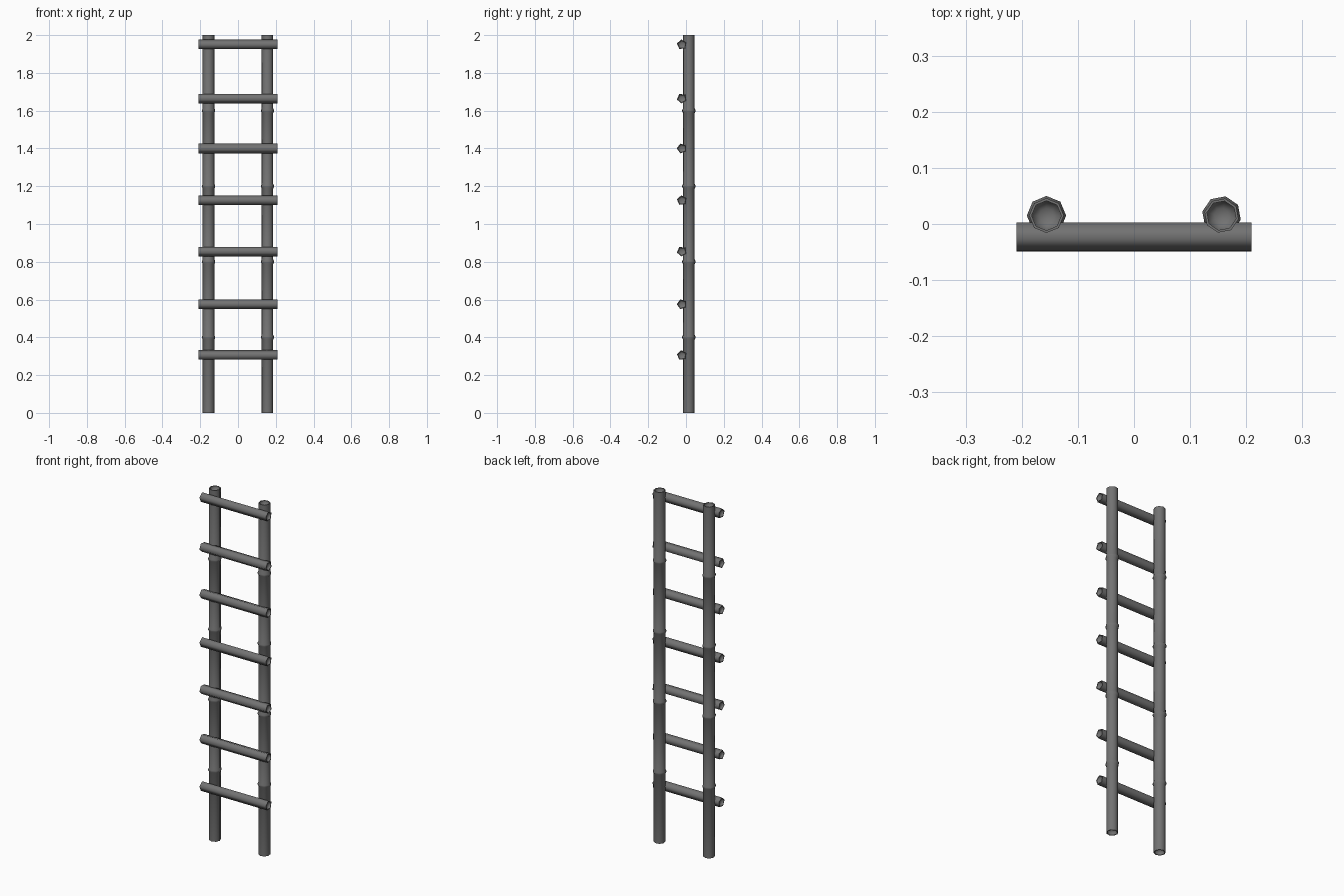
import bpy, math
from mathutils import Matrix

default = bpy.data.objects.get("Cube")
if default:
    bpy.data.objects.remove(default)

grey = bpy.data.materials.new("dark grey")
grey.use_nodes = True
colour = (0.17, 0.17, 0.17, 1)
grey.diffuse_color = colour
grey.node_tree.nodes["Principled BSDF"].inputs["Base Color"].default_value = colour


def lathe(name, profile, sides, turn, matrix):
    """Spin (radius, height) points round the z axis; both ends are closed."""
    verts = []
    for r, h in profile:
        for i in range(sides):
            a = turn + math.tau * i / sides
            verts.append((r * math.cos(a), r * math.sin(a), h))
    faces = []
    for k in range(len(profile) - 1):
        for i in range(sides):
            j = (i + 1) % sides
            faces.append((k * sides + i, k * sides + j,
                          (k + 1) * sides + j, (k + 1) * sides + i))
    last = (len(profile) - 1) * sides
    faces.append(tuple(reversed(range(sides))))
    faces.append(tuple(range(last, last + sides)))
    mesh = bpy.data.meshes.new(name)
    mesh.from_pydata(verts, [], faces)
    mesh.transform(matrix)
    mesh.materials.append(grey)
    obj = bpy.data.objects.new(name, mesh)
    bpy.context.collection.objects.link(obj)
    bpy.ops.object.select_all(action="DESELECT")
    obj.select_set(True)
    bpy.context.view_layer.objects.active = obj
    bpy.ops.object.shade_smooth_by_angle(angle=math.radians(75))
    return obj


def hollow_ends(middle, r, low, high, depth):
    """Wrap an outer profile with a recessed cup at each end."""
    inner = r * 0.85
    start = [(inner * 0.5, low + depth), (inner, low + depth * 0.6), (inner, low), (r, low)]
    end = [(r, high), (inner, high), (inner, high - depth * 0.6), (inner * 0.5, high - depth)]
    return start + middle + end


# Upright poles with a raised joint at each quarter
POLE_R, JOINT_R = 0.031, 0.035
joints = []
for z in (0.4, 0.8, 1.2, 1.6):
    joints += [(POLE_R, z - 0.012), (JOINT_R, z - 0.004),
               (JOINT_R, z + 0.004), (POLE_R, z + 0.012)]
pole = hollow_ends(joints, POLE_R, 0, 2, 0.025)
for name, x, turn in (("left_pole", 0.156, -12), ("right_pole", -0.156, 0)):
    lathe(name, pole, 8, math.radians(turn), Matrix.Translation((x, 0.015, 0)))

# Five-sided rungs across the front of the poles
RUNG_R, HALF = 0.027, 0.209
rung = hollow_ends([], RUNG_R, -HALF, HALF, 0.012)
for n, z in enumerate((0.305, 0.575, 0.855, 1.125, 1.4, 1.665, 1.95)):
    place = Matrix.Translation((0, -0.022, z)) @ Matrix.Rotation(math.pi / 2, 4, "Y")
    lathe(f"rung_{n + 1}", rung, 5, math.radians(-90 + 12 * (n % 3 - 1)), place)
